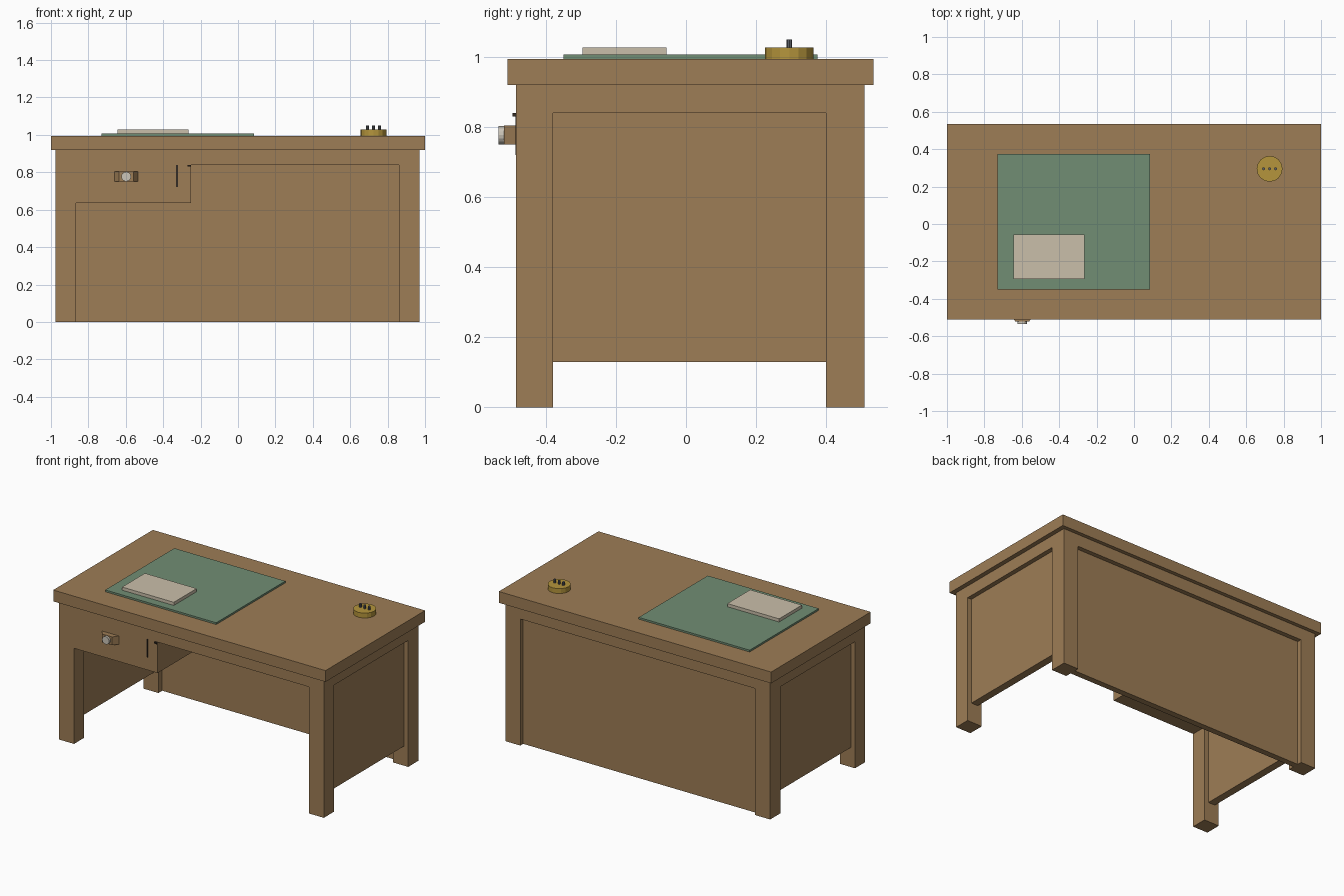
import bpy, bmesh
from mathutils import Matrix, Vector

cube = bpy.data.objects.get("Cube")
if cube:
    bpy.data.objects.remove(cube, do_unlink=True)


def material(name, r, g, b):
    m = bpy.data.materials.new(name)
    m.use_nodes = True
    m.diffuse_color = (r, g, b, 1)
    bsdf = next(n for n in m.node_tree.nodes if n.type == 'BSDF_PRINCIPLED')
    bsdf.inputs["Base Color"].default_value = (r, g, b, 1)
    return m


wood = material("brown wood", .34, .205, .092)
green = material("green felt", .165, .27, .175)
paper = material("cream paper", .59, .52, .40)
gold = material("brass", .46, .30, .045)
dark = material("dark gap", .035, .025, .018)
steel = material("grey steel", .11, .12, .14)
pale = material("pale knob", .60, .56, .48)


def finish(name, bm, mat):
    bmesh.ops.recalc_face_normals(bm, faces=bm.faces)
    mesh = bpy.data.meshes.new(name)
    bm.to_mesh(mesh)
    bm.free()
    mesh.materials.append(mat)
    ob = bpy.data.objects.new(name, mesh)
    bpy.context.collection.objects.link(ob)
    return ob


def box(name, mat, x, y, z, front_taper=1):
    """Box between (low, high) pairs; front_taper narrows the front in x."""
    bm = bmesh.new()
    bmesh.ops.create_cube(bm, size=1)
    for v in bm.verts:
        if v.co.y < 0:
            v.co.x *= front_taper
        v.co = Vector([(a + b) / 2 + c * (b - a) for c, (a, b) in zip(v.co, (x, y, z))])
    return finish(name, bm, mat)


def cylinder(name, mat, centre, radius, depth, sides, axis='Z'):
    bm = bmesh.new()
    turn = Matrix.Rotation(1.5708, 4, 'X') if axis == 'Y' else Matrix()
    bmesh.ops.create_cone(bm, cap_ends=True, segments=sides, radius1=radius,
                          radius2=radius, depth=depth,
                          matrix=Matrix.Translation(centre) @ turn)
    return finish(name, bm, mat)


# Main dimensions of the frame
left_out, left_in, right_in, right_out = .97, .86, -.865, -.975
front, front_in, back_in, back = -.485, -.38, .40, .51
rail, under = .84, .92

box("desktop", wood, (-1, 1), (-.51, .535), (under, .995))

# Legs, side rails and recessed side panels
for side, outer, inner in (("left", left_out, left_in), ("right", right_out, right_in)):
    xs = (min(outer, inner), max(outer, inner))
    box(side + "_front_leg", wood, xs, (front, front_in), (0, under))
    box(side + "_back_leg", wood, xs, (back_in, back), (0, under))
    box(side + "_rail", wood, xs, (front_in, back_in), (rail, under))
    inward = -1 if outer > 0 else 1
    px = sorted((outer + inward * .03, outer + inward * .08))
    box(side + "_panel", wood, px, (front_in, back_in), (.13, rail))

# Front rail, back rail and recessed back panel
box("front_rail", wood, (right_in, left_in), (front, front_in), (rail, under))
box("back_rail", wood, (right_in, left_in), (back_in, back), (rail, under))
box("back_panel", wood, (right_in, left_in), (.44, .48), (0, rail))

# Drawer case and its pull
box("drawer", wood, (right_in, -.25), (front, .44), (.635, rail))
box("drawer_pull", wood, (-.66, -.535), (-.52, front), (.75, .805), .6)
cylinder("pull_cap", pale, (-.598, -.525, .777), .026, .02, 16, 'Y')

# Narrow gaps and latch on the front
box("drawer_gap", dark, (-.332, -.322), (front - .002, front), (.72, rail))
box("drawer_latch", dark, (-.27, -.25), (-.496, front), (.83, .84))

# Items on the desktop
box("desk_pad", green, (-.73, .085), (-.35, .375), (.995, 1.007))
box("paper_stack", paper, (-.645, -.265), (-.295, -.055), (1.007, 1.028))
cylinder("pen_stand", gold, (.725, .295, 1.011), .069, .033, 16)
for i, x in enumerate((.693, .725, .757)):
    cylinder("pen_%d" % (i + 1), steel, (x, .295, 1.035), .008, .03, 8)
